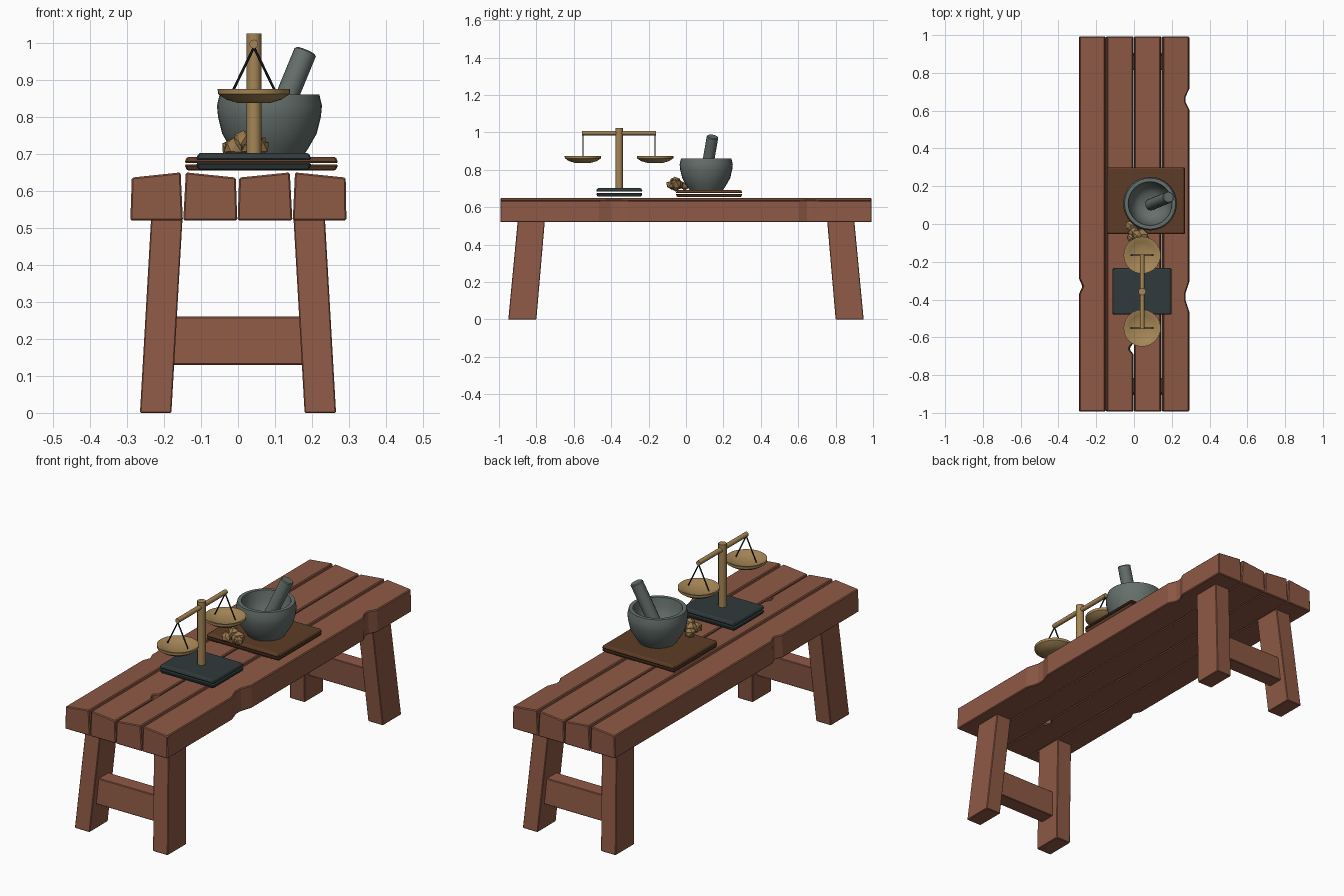
import bpy, bmesh, math, random
from mathutils import Vector

random.seed(4)
if "Cube" in bpy.data.objects:
    bpy.data.objects.remove(bpy.data.objects["Cube"], do_unlink=True)


def material(name, color):
    m = bpy.data.materials.new(name)
    m.use_nodes = True
    m.diffuse_color = (*color, 1)
    m.node_tree.nodes["Principled BSDF"].inputs["Base Color"].default_value = (*color, 1)
    return m


WOOD = material("red_brown_wood", (0.27, 0.10, 0.06))
BOARD = material("dark_brown_wood", (0.11, 0.045, 0.02))
SLATE = material("dark_slate", (0.03, 0.042, 0.043))
STONE = material("grey_stone", (0.13, 0.16, 0.15))
BRASS = material("brass", (0.38, 0.24, 0.095))
CORD = material("black_cord", (0.012, 0.014, 0.015))
ROOT = material("tan_root", (0.32, 0.19, 0.075))


def finish(name, bm, mat, smooth=False, bevel=0):
    bmesh.ops.recalc_face_normals(bm, faces=bm.faces)
    mesh = bpy.data.meshes.new(name)
    bm.to_mesh(mesh)
    bm.free()
    mesh.materials.append(mat)
    ob = bpy.data.objects.new(name, mesh)
    bpy.context.collection.objects.link(ob)
    if bevel:
        mod = ob.modifiers.new("worn_edges", "BEVEL")
        mod.width = bevel
        mod.segments = 1
        mod.limit_method = "ANGLE"
    if smooth:
        bpy.ops.object.select_all(action="DESELECT")
        ob.select_set(True)
        bpy.context.view_layer.objects.active = ob
        bpy.ops.object.shade_smooth_by_angle(angle=math.radians(40))
    return ob


def prism(name, lower, upper, mat, bevel=0):
    """Solid joining two matching outlines."""
    bm = bmesh.new()
    lo = [bm.verts.new(p) for p in lower]
    up = [bm.verts.new(p) for p in upper]
    bm.faces.new(lo)
    bm.faces.new(up)
    for i in range(len(lo)):
        j = (i + 1) % len(lo)
        bm.faces.new((lo[i], lo[j], up[j], up[i]))
    return finish(name, bm, mat, bevel=bevel)


def rect(x0, x1, y0, y1, z):
    return [(x0, y0, z), (x1, y0, z), (x1, y1, z), (x0, y1, z)]


def rod(name, a, b, radius, mat, sides=12, bevel=0):
    a, b = Vector(a), Vector(b)
    bm = bmesh.new()
    bmesh.ops.create_cone(bm, cap_ends=True, segments=sides, radius1=radius,
                          radius2=radius, depth=(b - a).length)
    turn = (b - a).to_track_quat("Z", "Y")
    for v in bm.verts:
        v.co = turn @ v.co + (a + b) / 2
    return finish(name, bm, mat, smooth=True, bevel=bevel)


def lathe(name, profile, x, y, mat, sides=32):
    bm = bmesh.new()
    verts = [bm.verts.new((x + r, y, z)) for r, z in profile]
    edges = [bm.edges.new(pair) for pair in zip(verts, verts[1:])]
    bmesh.ops.spin(bm, geom=verts + edges, cent=(x, y, 0), axis=(0, 0, 1),
                   angle=math.tau, steps=sides)
    bmesh.ops.remove_doubles(bm, verts=bm.verts, dist=0.0005)
    return finish(name, bm, mat, smooth=True)


# Table planks: gaps open towards the top, chips bite into some edges
def plank(name, x0, x1, left_top, right_top, gap0, gap1, left_chips=(), right_chips=()):
    outline = [(x0, -0.992)]
    outline.append((x1, -0.992))
    for y, half, depth in right_chips:
        outline += [(x1, y - half), (x1 - depth, y - half * 0.25),
                    (x1 - depth, y + half * 0.25), (x1, y + half)]
    outline += [(x1, 0.992), (x0, 0.992)]
    for y, half, depth in left_chips:
        outline += [(x0, y + half), (x0 + depth, y), (x0, y - half)]
    mid = (x0 + x1) / 2
    upper = []
    for x, y in outline:
        t = (x - x0) / (x1 - x0)
        xx = x + gap0 if x < mid else x - gap1
        upper.append((xx, y, left_top + t * (right_top - left_top)))
    prism(name, [(x, y, 0.52) for x, y in outline], upper, WOOD, bevel=0.004)


LOW, HIGH = 0.636, 0.65
plank("plank_far_right", -0.291, -0.149, LOW, HIGH, 0.004, 0.006,
      left_chips=[(-0.33, 0.04, 0.018)])
plank("plank_mid_right", -0.148, -0.002, HIGH, LOW, 0.007, 0.004,
      right_chips=[(-0.66, 0.03, 0.018)])
plank("plank_mid_left", -0.001, 0.147, LOW, HIGH, 0.004, 0.007)
plank("plank_far_left", 0.148, 0.293, HIGH, LOW, 0.006, 0.002,
      right_chips=[(-0.385, 0.08, 0.02), (0.66, 0.055, 0.02)])

# Splayed legs and one stretcher per pair
for sy, end in ((-1, "front"), (1, "back")):
    for sx, side in ((-1, "right"), (1, "left")):
        prism(f"{end}_{side}_leg",
              rect(sx * 0.18, sx * 0.265, sy * 0.80, sy * 0.95, 0),
              rect(sx * 0.15, sx * 0.235, sy * 0.755, sy * 0.90, 0.525),
              WOOD, bevel=0.003)
    prism(f"{end}_stretcher",
          rect(-0.19, 0.19, sy * 0.825, sy * 0.905, 0.13),
          rect(-0.19, 0.19, sy * 0.815, sy * 0.895, 0.26), WOOD, bevel=0.003)


# Thin slabs with an open groove around the middle
def tray(name, x0, x1, y0, y1, z0, z1, gap, mat):
    mid = (z0 + z1) / 2
    inset = 0.007
    for part, outer, inner in (("lower", z0, mid - gap / 2), ("upper", z1, mid + gap / 2)):
        prism(f"{name}_{part}",
              rect(x0, x1, y0, y1, inner),
              rect(x0 + inset, x1 - inset, y0 + inset, y1 - inset, outer), mat, bevel=0.004)


tray("cutting_board", -0.145, 0.271, -0.055, 0.302, 0.655, 0.692, 0.004, BOARD)
tray("scale_base", -0.114, 0.199, -0.481, -0.232, 0.657, 0.702, 0.009, SLATE)

# Mortar and pestle
lathe("mortar", [(0, 0.69), (0.088, 0.69), (0.105, 0.715), (0.128, 0.755), (0.139, 0.80),
                 (0.142, 0.83), (0.135, 0.86), (0.116, 0.86), (0.11, 0.82),
                 (0.092, 0.765), (0.06, 0.735), (0, 0.725)], 0.085, 0.108, STONE)
rod("pestle", (0.087, 0.102, 0.745), (0.183, 0.142, 0.978), 0.031, STONE, 16, bevel=0.004)

# Balance scale
CX, CY = 0.043, -0.358
rod("scale_post", (CX, CY, 0.695), (CX, CY, 1.025), 0.02, BRASS, 12)
rod("scale_beam", (CX, CY - 0.197, 0.997), (CX, CY + 0.197, 0.997), 0.012, BRASS, 10)
for s, side in ((-1, "front"), (1, "back")):
    py = CY + s * 0.193
    lathe(f"{side}_pan", [(0, 0.837), (0.045, 0.838), (0.075, 0.847), (0.097, 0.862),
                          (0.098, 0.875), (0.091, 0.875), (0.07, 0.862),
                          (0.035, 0.855), (0, 0.853)], CX, py, BRASS)
    for sx in (-1, 1):
        rod(f"{side}_cord", (CX, py, 0.988), (CX + sx * 0.058, py, 0.868), 0.0035, CORD, 6)

# Knobbly root beside the mortar
for x, y, z, r in ((-0.02, -0.005, 0.714, 0.027), (0.0, -0.045, 0.72, 0.03),
                   (0.015, -0.06, 0.738, 0.027), (0.04, -0.055, 0.725, 0.034),
                   (0.06, -0.08, 0.718, 0.025), (-0.012, -0.075, 0.718, 0.027)):
    bm = bmesh.new()
    bmesh.ops.create_icosphere(bm, subdivisions=1, radius=r)
    for v in bm.verts:
        v.co = v.co * random.uniform(0.8, 1.25) + Vector((x, y, z))
    finish("root_lump", bm, ROOT)
